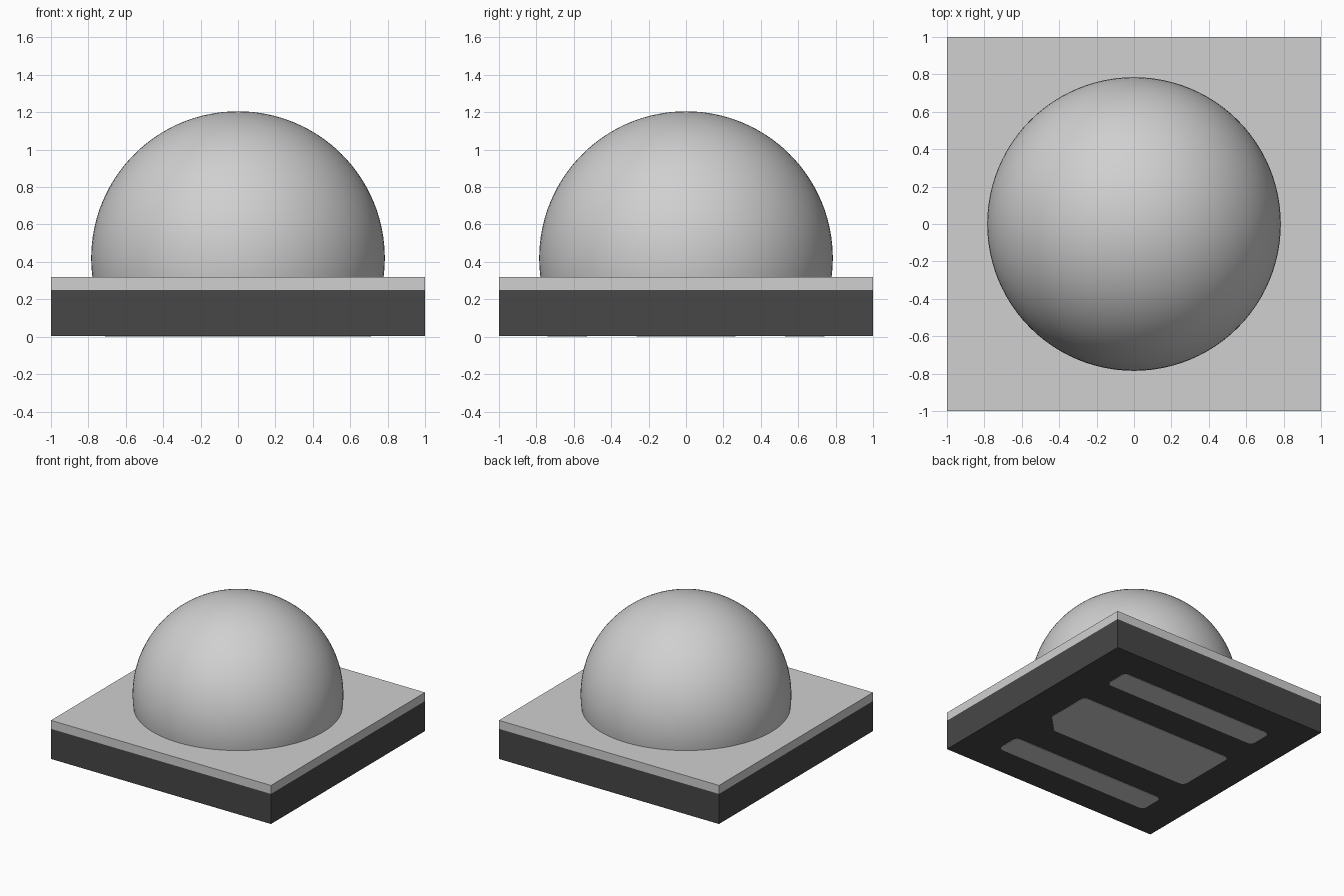
import bpy, bmesh, math

cube = bpy.data.objects.get("Cube")
if cube:
    bpy.data.objects.remove(cube, do_unlink=True)


def material(name, value):
    m = bpy.data.materials.new(name)
    m.use_nodes = True
    colour = (value, value, value, 1)
    m.diffuse_color = colour
    m.node_tree.nodes["Principled BSDF"].inputs["Base Color"].default_value = colour
    return m


LIGHT = material("light grey", 0.63)
DARK = material("charcoal", 0.063)


def finish(bm, name, mat):
    bmesh.ops.recalc_face_normals(bm, faces=bm.faces[:])
    mesh = bpy.data.meshes.new(name)
    bm.to_mesh(mesh)
    bm.free()
    mesh.materials.append(mat)
    ob = bpy.data.objects.new(name, mesh)
    bpy.context.collection.objects.link(ob)
    return ob


def prism(name, outline, z0, z1, mat):
    """Extrude a flat outline from z0 up to z1."""
    bm = bmesh.new()
    face = bm.faces.new([bm.verts.new((x, y, z0)) for x, y in outline])
    top = bmesh.ops.extrude_face_region(bm, geom=[face])["geom"]
    bmesh.ops.translate(bm, vec=(0, 0, z1 - z0),
                        verts=[v for v in top if isinstance(v, bmesh.types.BMVert)])
    return finish(bm, name, mat)


def pad_outline(y0, y1, half=0.71, r=0.04, notch=0.0):
    """Rectangle with rounded corners; notch chamfers the +x, -y corner."""
    pts = []
    for sx, sy, start in ((1, 1, 0), (-1, 1, 90), (-1, -1, 180), (1, -1, 270)):
        cy = y1 if sy > 0 else y0
        if notch and (sx, sy) == (1, -1):
            pts += [(half - notch, y0), (half, y0 + notch)]
            continue
        for i in range(5):
            a = math.radians(start + i * 22.5)
            pts.append((sx * (half - r) + r * math.cos(a),
                        cy - sy * r + r * math.sin(a)))
    return pts


# Body and the thin plate on it
square = [(-1, -1), (1, -1), (1, 1), (-1, 1)]
prism("base_block", square, 0.003, 0.25, DARK)
prism("top_plate", square, 0.25, 0.32, LIGHT)

# Contact pads on the underside
prism("centre_pad", pad_outline(-0.265, 0.265, notch=0.15), 0, 0.008, LIGHT)
prism("back_pad", pad_outline(0.53, 0.74), 0, 0.008, LIGHT)
prism("front_pad", pad_outline(-0.74, -0.53), 0, 0.008, LIGHT)

# Dome lens: sphere cut off at the plate
R, CZ = 0.785, 0.42
bm = bmesh.new()
bmesh.ops.create_uvsphere(bm, u_segments=96, v_segments=64, radius=R)
bmesh.ops.translate(bm, vec=(0, 0, CZ), verts=bm.verts[:])
bmesh.ops.bisect_plane(bm, geom=bm.verts[:] + bm.edges[:] + bm.faces[:],
                       plane_co=(0, 0, 0.32), plane_no=(0, 0, -1), clear_outer=True)
dome = finish(bm, "dome_lens", LIGHT)
bpy.ops.object.select_all(action="DESELECT")
dome.select_set(True)
bpy.context.view_layer.objects.active = dome
bpy.ops.object.shade_smooth_by_angle(angle=math.radians(35))
